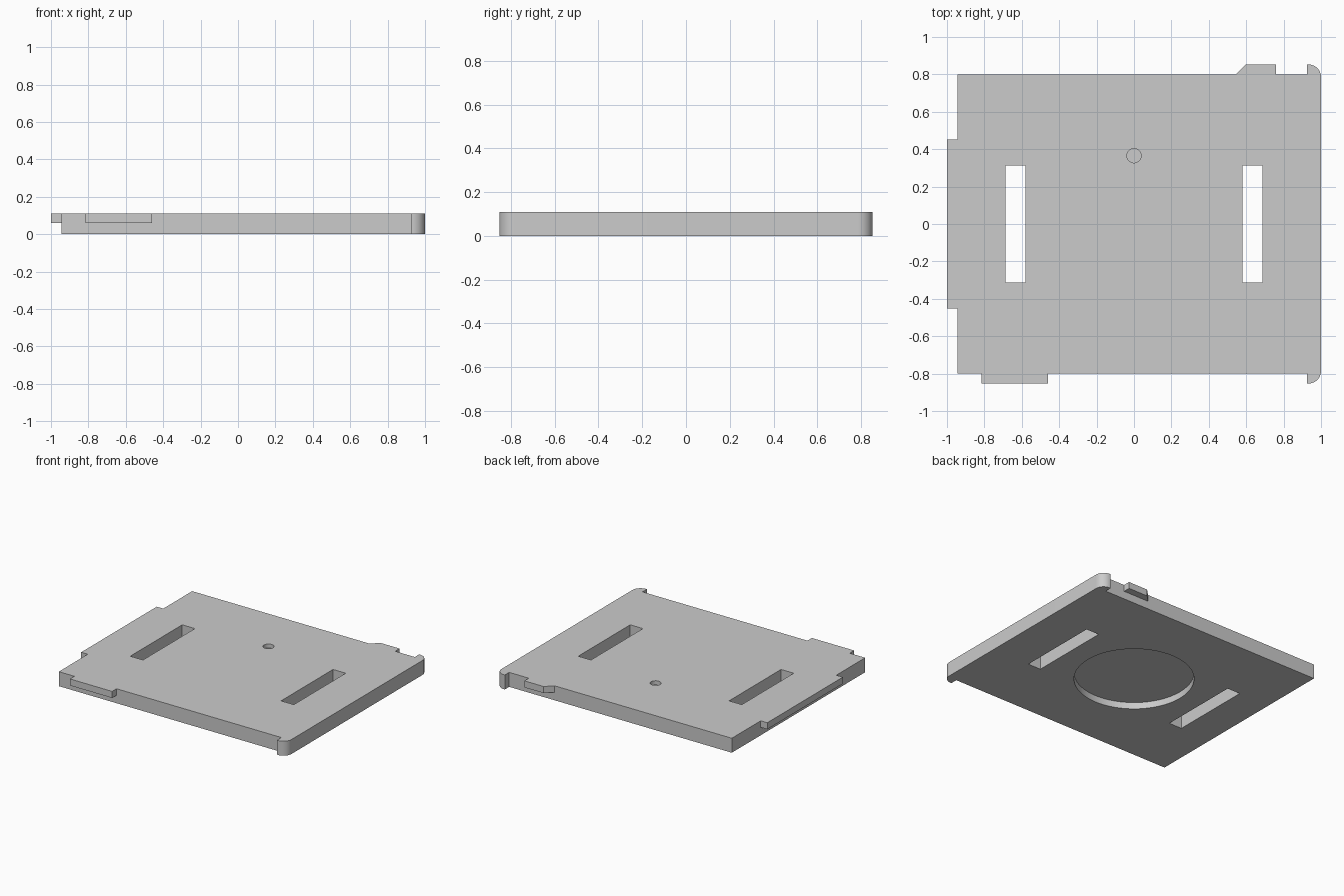
import bpy, bmesh, math

if "Cube" in bpy.data.objects:
    bpy.data.objects.remove(bpy.data.objects["Cube"])

TOP = 0.11      # plate thickness
TAB_Z = 0.06    # underside of the edge tabs


def prism(name, points, z0, z1):
    """Extrude a counter-clockwise outline from z0 to z1."""
    bm = bmesh.new()
    face = bm.faces.new([bm.verts.new((x, y, z0)) for x, y in points])
    side = bmesh.ops.extrude_face_region(bm, geom=[face], use_keep_orig=True)
    for v in side["geom"]:
        if isinstance(v, bmesh.types.BMVert):
            v.co.z = z1
    bmesh.ops.recalc_face_normals(bm, faces=bm.faces)
    mesh = bpy.data.meshes.new(name)
    bm.to_mesh(mesh)
    bm.free()
    ob = bpy.data.objects.new(name, mesh)
    bpy.context.collection.objects.link(ob)
    return ob


def rect(x0, x1, y0, y1):
    return [(x0, y0), (x1, y0), (x1, y1), (x0, y1)]


def arc(cx, cy, r, a0, a1, n):
    return [(cx + r * math.cos(math.radians(a0 + (a1 - a0) * i / n)),
             cy + r * math.sin(math.radians(a0 + (a1 - a0) * i / n)))
            for i in range(n + 1)]


def circle(x, y, r, n):
    return arc(x, y, r, 0, 360, n)[:-1]


def combine(target, tool, operation):
    """Boolean the tool into the target, then drop the tool."""
    mod = target.modifiers.new(tool.name, 'BOOLEAN')
    mod.operation, mod.object, mod.solver = operation, tool, 'EXACT'
    bpy.context.view_layer.objects.active = target
    bpy.ops.object.modifier_apply(modifier=mod.name)
    bpy.data.objects.remove(tool, do_unlink=True)


# Plate outline with rounded lugs on both right-hand corners
front_half = [(-0.945, -0.8), (0.925, -0.8), (0.925, -0.853)]
front_half += arc(0.932, -0.785, 0.068, -90, 0, 16)
back_half = [(x, -y) for x, y in reversed(front_half)]
plate = prism("base_plate", front_half + back_half, 0, TOP)

# Thin tabs on the left, front and back edges
tabs = {
    "left_tab": rect(-1, -0.92, -0.453, 0.453),
    "front_tab": rect(-0.815, -0.46, -0.853, -0.78),
    "back_tab": [(0.525, 0.78), (0.76, 0.78), (0.76, 0.853), (0.598, 0.853)],
}
for name, outline in tabs.items():
    combine(plate, prism(name, outline, TAB_Z, TOP), 'UNION')

# Two through slots
for s in (-1, 1):
    xs = sorted((s * 0.58, s * 0.687))
    combine(plate, prism("slot", rect(*xs, -0.312, 0.312), -0.1, 0.3), 'DIFFERENCE')

# Shallow dimple on top, wide round recess underneath
combine(plate, prism("dimple", circle(0, 0.365, 0.038, 32), TOP - 0.03, 0.3), 'DIFFERENCE')
combine(plate, prism("recess", circle(0, 0, 0.413, 96), -0.1, 0.05), 'DIFFERENCE')

# Smooth the curved walls, keep the edges sharp
bpy.ops.object.select_all(action='DESELECT')
plate.select_set(True)
bpy.context.view_layer.objects.active = plate
bpy.ops.object.shade_smooth_by_angle(angle=math.radians(30))
